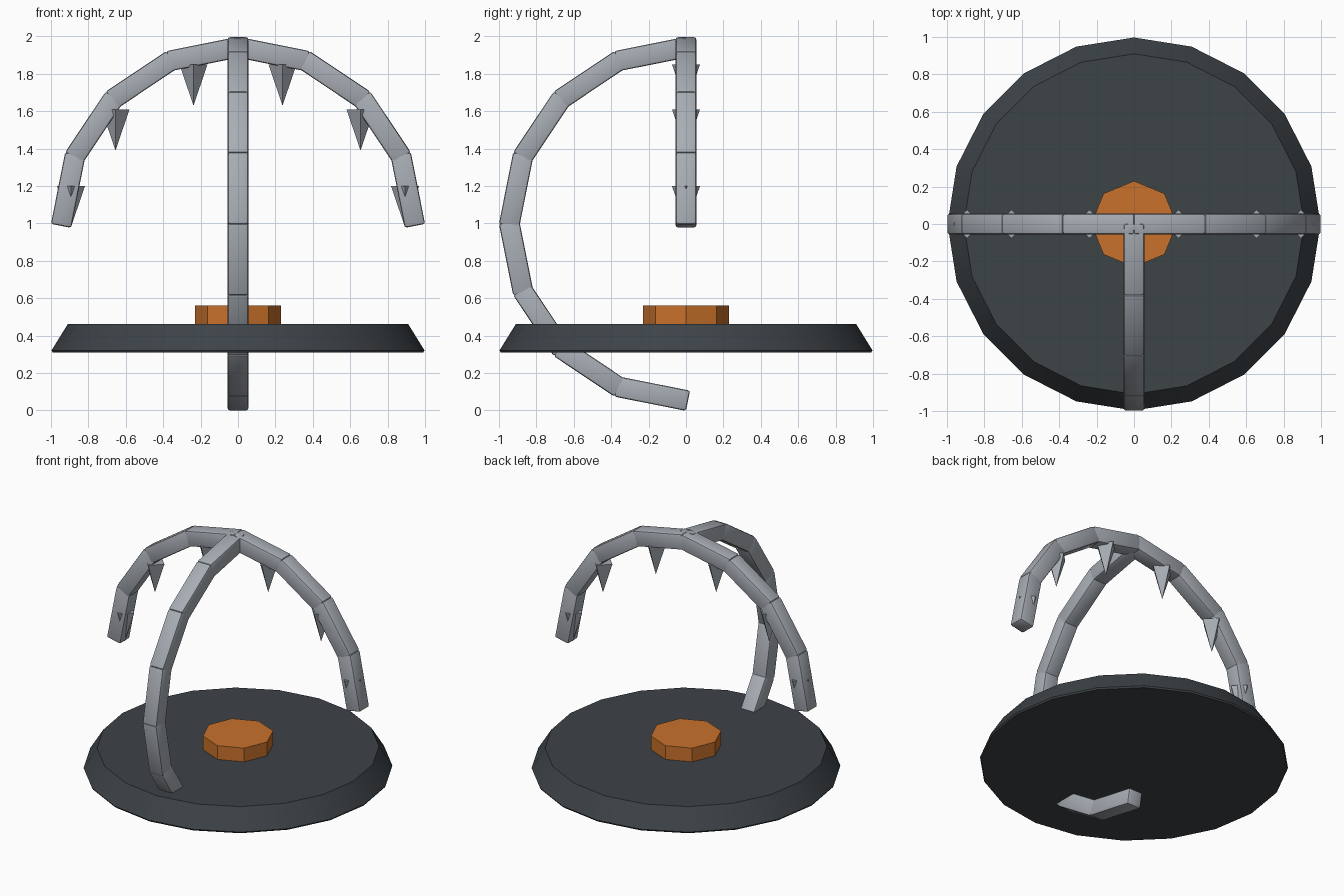
import bpy, bmesh, math
from mathutils import Matrix, Vector

if "Cube" in bpy.data.objects:
    bpy.data.objects.remove(bpy.data.objects["Cube"])


def material(name, rgb):
    m = bpy.data.materials.new(name)
    m.diffuse_color = (*rgb, 1)
    m.use_nodes = True
    m.node_tree.nodes["Principled BSDF"].inputs["Base Color"].default_value = m.diffuse_color
    return m


STEEL = material("light grey metal", (0.39, 0.42, 0.46))
DARK = material("charcoal", (0.047, 0.056, 0.064))
ORANGE = material("orange", (0.58, 0.165, 0.024))


def finish(name, bm, mat, smooth=False):
    bmesh.ops.recalc_face_normals(bm, faces=bm.faces)
    me = bpy.data.meshes.new(name)
    bm.to_mesh(me)
    bm.free()
    me.materials.append(mat)
    ob = bpy.data.objects.new(name, me)
    bpy.context.collection.objects.link(ob)
    if smooth:
        bpy.ops.object.select_all(action='DESELECT')
        ob.select_set(True)
        bpy.context.view_layer.objects.active = ob
        bpy.ops.object.shade_smooth_by_angle(angle=math.radians(35))
    return ob


def frustum(name, sides, r1, r2, z0, z1, mat, bevel=0, smooth=False):
    bm = bmesh.new()
    bmesh.ops.create_cone(bm, cap_ends=True, segments=sides, radius1=r1, radius2=r2,
                          depth=z1 - z0, matrix=Matrix.Translation((0, 0, (z0 + z1) / 2)))
    if bevel:
        low = [e for e in bm.edges if all(v.co.z < z0 + 1e-4 for v in e.verts)]
        bmesh.ops.bevel(bm, geom=low, offset=bevel, segments=1, affect='EDGES')
    return finish(name, bm, mat, smooth)


# Base disc and centre button
frustum("base_disc", 20, 1.004, 0.91, 0.31, 0.462, DARK, 0.013, True)
frustum("button", 8, 0.23, 0.23, 0.45, 0.56, ORANGE)

# Curved arms: bevelled boxes whose outer faces follow a 16-sided ring
R, CZ, W, STEP = 1.0, 0.998, 0.11, math.radians(22.5)


def arm(name, start, horizontal):
    bm = bmesh.new()
    for i in range(8):
        a = start + (i + 0.5) * STEP
        out = horizontal * math.cos(a) + Vector((0, 0, math.sin(a)))
        along = -horizontal * math.sin(a) + Vector((0, 0, math.cos(a)))
        side = along.cross(out)
        pos = out * (R * math.cos(STEP / 2) - W / 2) + Vector((0, 0, CZ))
        rot = Matrix((side, along, out)).transposed().to_4x4()
        size = Matrix.Diagonal((W, 2 * R * math.sin(STEP / 2), W, 1))
        part = bmesh.ops.create_cube(bm, size=1, matrix=Matrix.Translation(pos) @ rot @ size)
        edges = list({e for v in part["verts"] for e in v.link_edges})
        bmesh.ops.bevel(bm, geom=edges, offset=0.012, segments=2, profile=0.5, affect='EDGES')
    return finish(name, bm, STEEL, True)


arm("cross_arm", 0, Vector((1, 0, 0)))
arm("support_arm", math.radians(90), Vector((0, 1, 0)))

# Downward four-sided spikes under the cross arm
bm = bmesh.new()
for s in (-1, 1):
    for x, z in ((0.238, 1.85), (0.655, 1.61), (0.893, 1.2)):
        bmesh.ops.create_cone(bm, cap_ends=True, segments=4, radius1=0, radius2=0.075,
                              depth=0.22, matrix=Matrix.Translation((s * x, 0, z - 0.11)))
bmesh.ops.remove_doubles(bm, verts=bm.verts, dist=1e-5)
finish("spikes", bm, STEEL)
